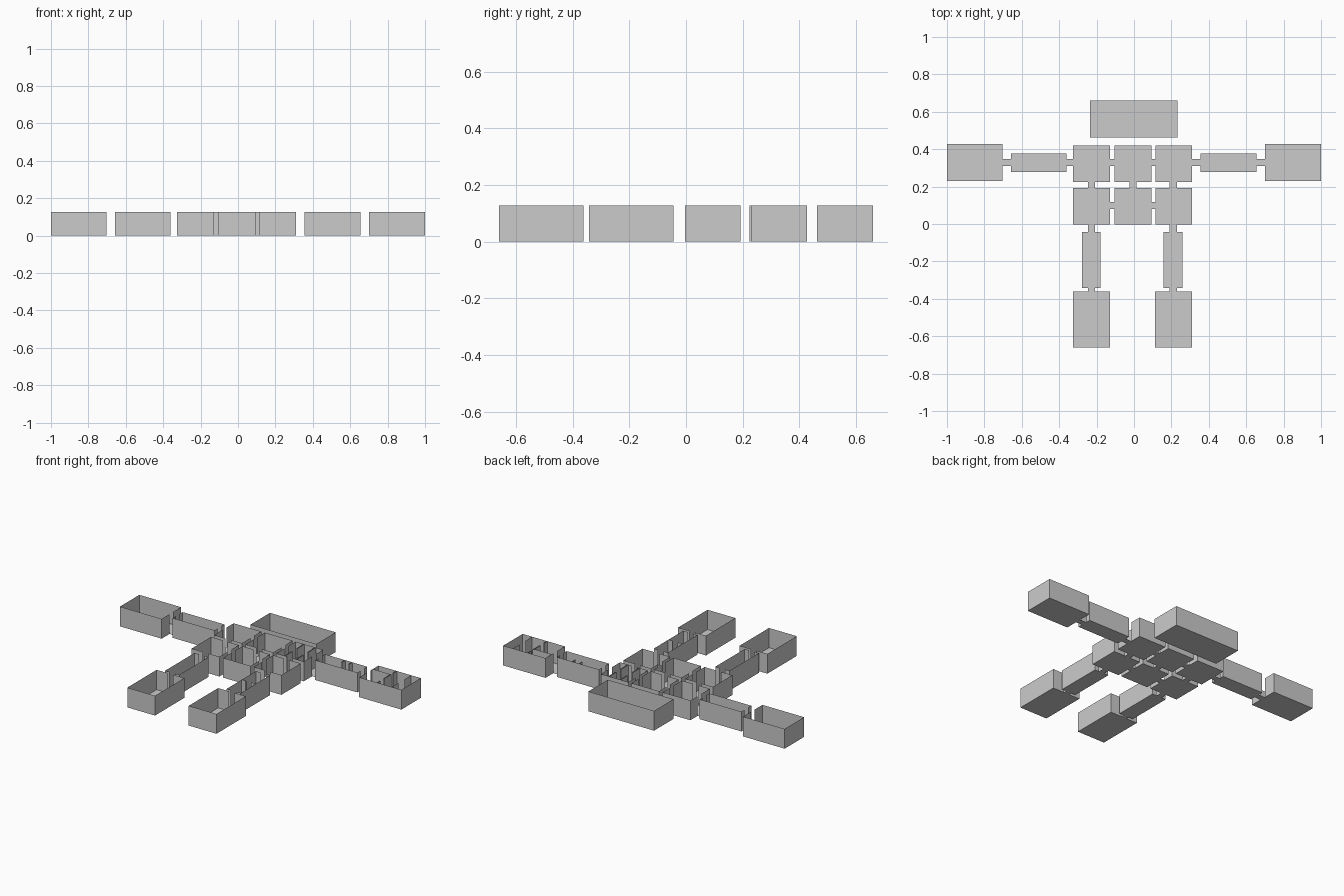
import bpy, bmesh

if "Cube" in bpy.data.objects:
    bpy.data.objects.remove(bpy.data.objects["Cube"])

H = 0.127      # wall height
D = 0.019      # half width of a doorway


def make(name, quads):
    bm = bmesh.new()
    for q in quads:
        bm.faces.new([bm.verts.new(p) for p in q])
    bmesh.ops.remove_doubles(bm, verts=bm.verts, dist=0.0005)
    me = bpy.data.meshes.new(name)
    bm.to_mesh(me)
    bm.free()
    ob = bpy.data.objects.new(name, me)
    bpy.context.collection.objects.link(ob)
    return ob


def floor(x0, x1, y0, y1):
    return [(x0, y0, 0), (x1, y0, 0), (x1, y1, 0), (x0, y1, 0)]


def wall(a, b):
    return [(*a, 0), (*b, 0), (*b, H), (*a, H)]


def room(name, x0, x1, y0, y1, **doors):
    """Open-topped room; doors maps a side (w, e, s, n) to the doorway centre."""
    quads = [floor(x0, x1, y0, y1)]
    for side in "wesn":
        along_y = side in "we"
        lo, hi = (y0, y1) if along_y else (x0, x1)
        fixed = {"w": x0, "e": x1, "s": y0, "n": y1}[side]
        d = doors.get(side)
        for a, b in ([(lo, hi)] if d is None else [(lo, d - D), (d + D, hi)]):
            if along_y:
                quads.append(wall((fixed, a), (fixed, b)))
            else:
                quads.append(wall((a, fixed), (b, fixed)))
    return make(name, quads)


def partition(name, x0, x1, y0, y1):
    """Thin inner wall, open at top and bottom."""
    c = [(x0, y0), (x1, y0), (x1, y1), (x0, y1)]
    make(name, [wall(c[i], c[(i + 1) % 4]) for i in range(4)])


L, M, R = -0.227, -0.005, 0.21     # column centres
AY, LY = 0.328, 0.099              # doorway lines of the two room rows

# Top hall and side wings
room("north_hall", -0.235, 0.232, 0.463, 0.66)
room("west_end_room", -1.0, -0.704, 0.23, 0.427, e=AY)
room("west_passage", -0.658, -0.361, 0.277, 0.377, w=AY, e=AY)
room("east_passage", 0.355, 0.654, 0.277, 0.377, w=AY, e=AY)
room("east_end_room", 0.70, 1.0, 0.23, 0.427, w=AY)

# Central grid of six rooms
cols = {"west": (-0.326, -0.129), "middle": (-0.103, 0.093), "east": (0.115, 0.311)}
for (n, (x0, x1)), c in zip(cols.items(), (L, M, R)):
    up = {"s": c, "w": AY, "e": AY}
    low = {"n": c}
    if n != "west":
        low["w"] = LY
    if n != "east":
        low["e"] = LY
    if n != "middle":
        low["s"] = c
    room(n + "_upper_room", x0, x1, 0.224, 0.421, **up)
    room(n + "_lower_room", x0, x1, -0.004, 0.192, **low)

# South wings
for n, c in (("west", L), ("east", R)):
    room(n + "_south_passage", c - 0.051, c + 0.049, -0.342, -0.044, n=c, s=c)
    room(n + "_south_room", c - 0.098, c + 0.099, -0.66, -0.362, n=c)

# Flat links joining doorways
links = []
for x0, x1 in ((-0.704, -0.658), (-0.361, -0.326), (-0.129, -0.103),
               (0.093, 0.115), (0.311, 0.355), (0.654, 0.70)):
    links.append(floor(x0, x1, AY - D, AY + D))
for x0, x1 in ((-0.129, -0.103), (0.093, 0.115)):
    links.append(floor(x0, x1, LY - D, LY + D))
for c in (L, M, R):
    links.append(floor(c - D, c + D, 0.192, 0.224))
for c in (L, R):
    links.append(floor(c - D, c + D, -0.044, -0.004))
    links.append(floor(c - D, c + D, -0.362, -0.342))
make("link_floors", links)

# Inner partitions on the east side
t = 0.003
for x in (0.174, 0.255):
    partition("upper_room_partition", x - t, x + t, 0.348, 0.421)
    partition("upper_room_partition", x - t, x + t, 0.224, 0.300)
for x in (0.496, 0.546):
    partition("passage_partition", x - t, x + t, 0.345, 0.377)
for a, b in ((0.159, 0.190), (0.228, 0.259)):
    partition("south_passage_partition", a, b, -0.19 - t, -0.19 + t)
for a, b in ((0.23, 0.262), (0.300, 0.372), (0.393, 0.427)):
    partition("end_room_partition", 0.827 - t, 0.827 + t, a, b)
make("end_room_screen", [wall((0.932, 0.23), (0.932, 0.300)),
                         wall((0.932, 0.36), (0.932, 0.427))])
partition("end_room_divider", 0.70, 0.827, 0.366 - t, 0.366 + t)
